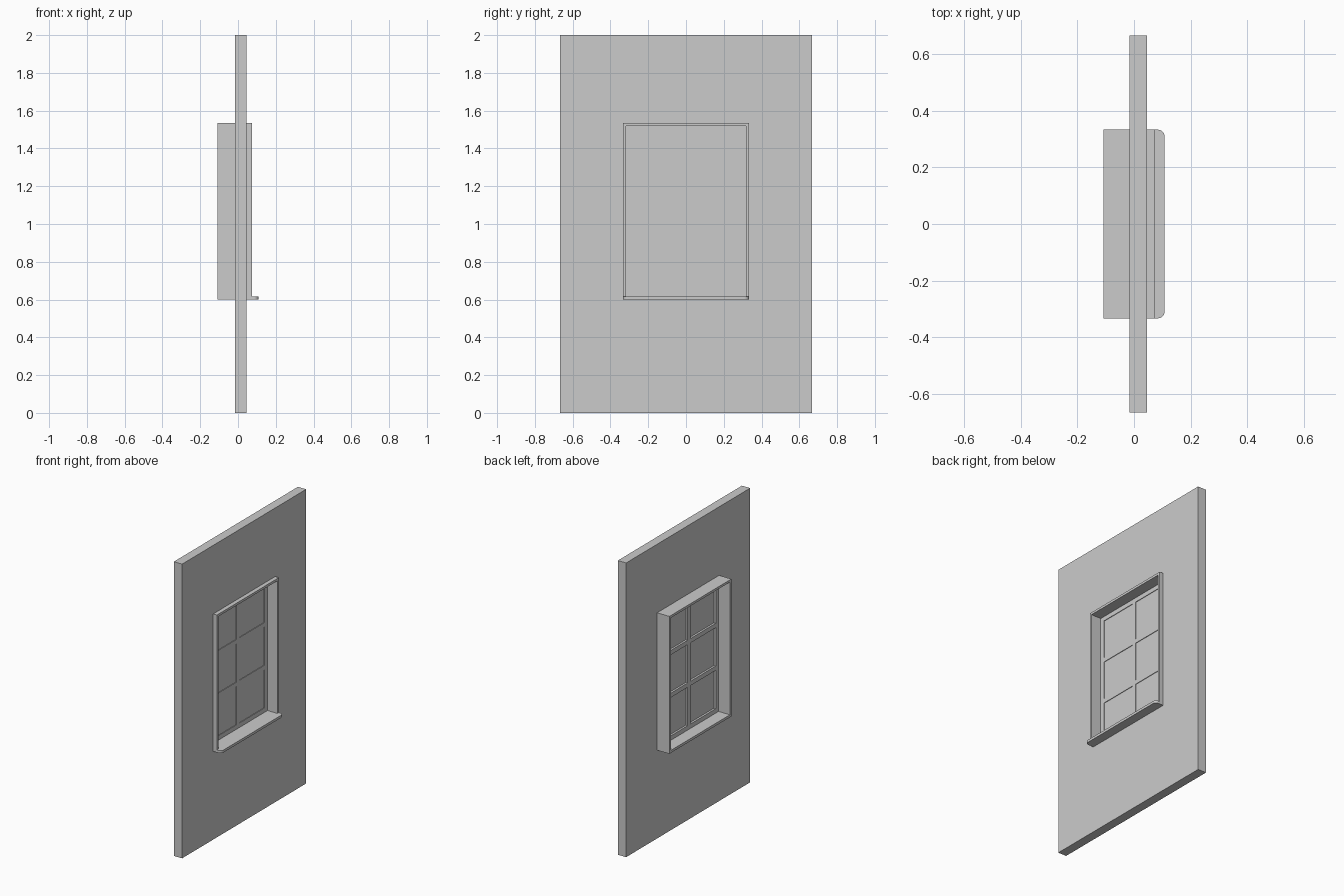
import bpy, bmesh, math

if "Cube" in bpy.data.objects:
    bpy.data.objects.remove(bpy.data.objects["Cube"])

# Rectangles are (y0, y1, z0, z1)
WALL = (-0.666, 0.666, 0.0, 2.0)
FRAME_OUT = (-0.333, 0.333, 0.6, 1.534)
FRAME_IN = (-0.317, 0.317, 0.617, 1.518)
BAR = 0.03                      # sash and glazing bar width
SASH_X = (-0.023, 0.0)


def finish(name, bm):
    bmesh.ops.recalc_face_normals(bm, faces=bm.faces)
    mesh = bpy.data.meshes.new(name)
    bm.to_mesh(mesh)
    bm.free()
    ob = bpy.data.objects.new(name, mesh)
    bpy.context.collection.objects.link(ob)
    return ob


def corners(r):
    return [(r[0], r[2]), (r[1], r[2]), (r[1], r[3]), (r[0], r[3])]


def ring(name, x0, x1, outer, inner):
    """Rectangular slab with a rectangular opening, thickness along x."""
    bm = bmesh.new()
    loops = [[bm.verts.new((x, y, z)) for y, z in corners(r)]
             for x, r in ((x0, outer), (x1, outer), (x1, inner), (x0, inner))]
    for k in range(4):
        a, b = loops[k], loops[(k + 1) % 4]
        for i in range(4):
            j = (i + 1) % 4
            bm.faces.new((a[i], a[j], b[j], b[i]))
    return finish(name, bm)


def box(name, x, y, z):
    bm = bmesh.new()
    bmesh.ops.create_cube(bm, size=1)
    for v in bm.verts:
        v.co = [lo if c < 0 else hi for c, (lo, hi) in zip(v.co, (x, y, z))]
    return finish(name, bm)


# Wall with opening, and the deep window lining set into it
ring("wall", -0.016, 0.046, WALL, FRAME_OUT)
ring("window_lining", -0.108, 0.074, FRAME_OUT, FRAME_IN)

# Sill nose with rounded plan corners
r, tip, half = 0.024, 0.108, FRAME_OUT[1]
arc = [(tip - r + r * math.sin(a), half - r + r * math.cos(a))
       for a in (math.pi / 2 * i / 6 for i in range(7))]
outline = [(0.074, half)] + arc + [(x, -y) for x, y in reversed(arc)] + [(0.074, -half)]
bm = bmesh.new()
face = bm.faces.new([bm.verts.new((x, y, FRAME_OUT[2])) for x, y in outline])
top = bmesh.ops.extrude_face_region(bm, geom=[face])["geom"]
bmesh.ops.translate(bm, vec=(0, 0, FRAME_IN[2] - FRAME_OUT[2]),
                    verts=[g for g in top if isinstance(g, bmesh.types.BMVert)])
finish("sill_nose", bm)

# Sash surround
y0, y1, z0, z1 = FRAME_IN
pane = (y0 + BAR, y1 - BAR, z0 + BAR, z1 - BAR)
ring("sash", *SASH_X, FRAME_IN, pane)

# Glazing bars: one upright, two rows split either side of it
box("upright_bar", SASH_X, (-BAR / 2, BAR / 2), pane[2:])
pane_h = (pane[3] - pane[2] - 2 * BAR) / 3
for row in range(2):
    z = pane[2] + pane_h + row * (pane_h + BAR)
    for side, span in (("left", (pane[0], -BAR / 2)), ("right", (BAR / 2, pane[1]))):
        box(f"cross_bar_{row}_{side}", SASH_X, span, (z, z + BAR))

# Glass
box("glass", (-0.009, -0.004), pane[:2], pane[2:])
